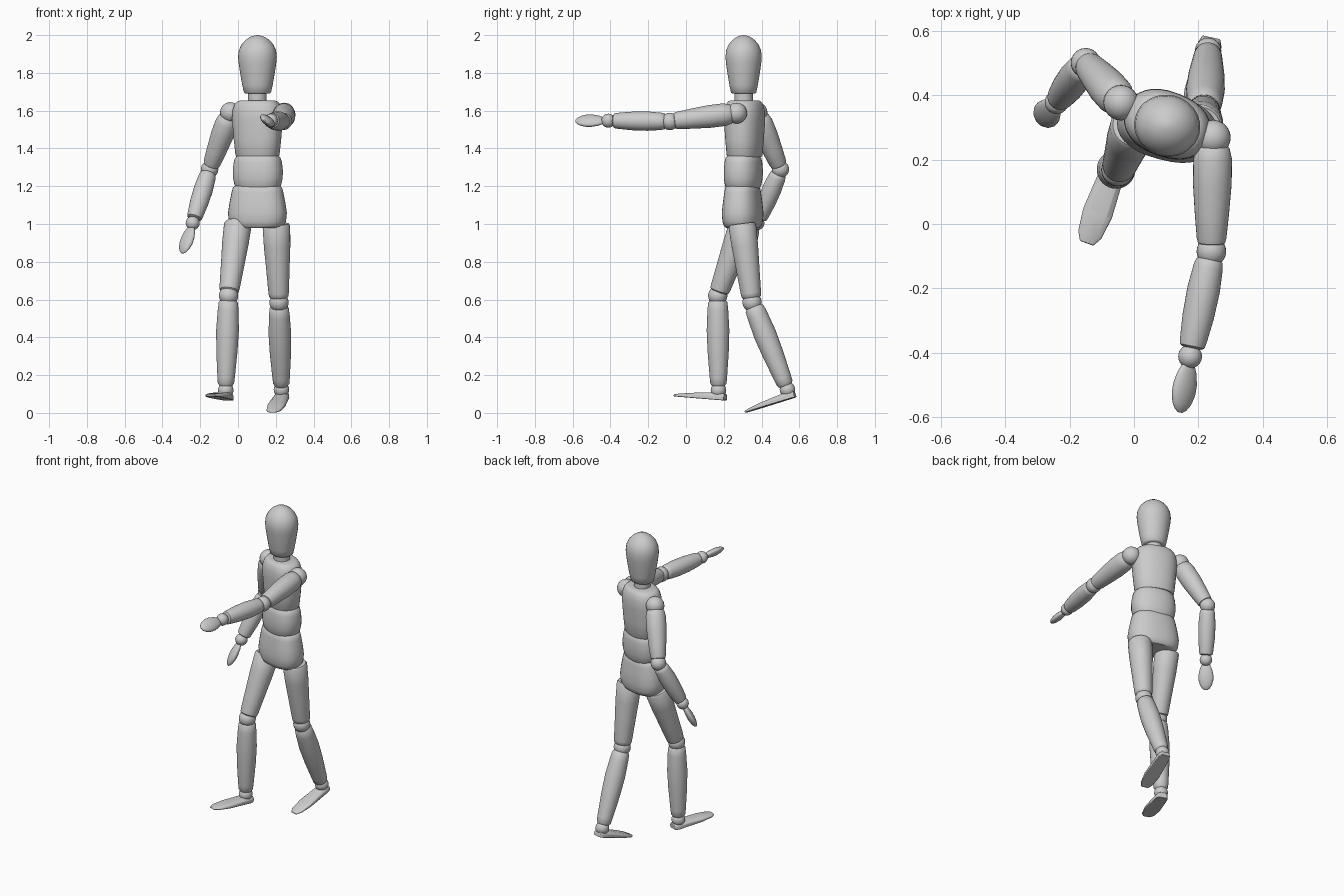
import bpy, bmesh, math
from mathutils import Vector, Matrix

if "Cube" in bpy.data.objects:
    bpy.data.objects.remove(bpy.data.objects["Cube"])


def finish(name, bm, bevel=0.0):
    bmesh.ops.recalc_face_normals(bm, faces=bm.faces)
    me = bpy.data.meshes.new(name)
    bm.to_mesh(me)
    bm.free()
    ob = bpy.data.objects.new(name, me)
    bpy.context.collection.objects.link(ob)
    if bevel:
        mod = ob.modifiers.new("soft_edges", "BEVEL")
        mod.width, mod.segments = bevel, 2
    bpy.ops.object.select_all(action="DESELECT")
    ob.select_set(True)
    bpy.context.view_layer.objects.active = ob
    bpy.ops.object.shade_smooth_by_angle(angle=math.radians(40))
    return ob


def turned(name, a, b, profile, flat=1.0, wide=(1, 0, 0), power=2.0, sides=32):
    """Turned part from a to b; profile rows are (fraction along, half width)."""
    a, b = Vector(a), Vector(b)
    axis = b - a
    z = axis.normalized()
    y = z.cross(Vector(wide)).normalized()
    x = y.cross(z)
    bm = bmesh.new()
    rings = []
    for t, r in profile:
        ring = []
        for i in range(sides):
            c, s = math.cos(2 * math.pi * i / sides), math.sin(2 * math.pi * i / sides)
            u = math.copysign(abs(c) ** (2 / power), c) * r
            v = math.copysign(abs(s) ** (2 / power), s) * r * flat
            ring.append(bm.verts.new(a + axis * t + x * u + y * v))
        rings.append(ring)
    for lo, hi in zip(rings, rings[1:]):
        for i in range(sides):
            j = (i + 1) % sides
            bm.faces.new((lo[i], lo[j], hi[j], hi[i]))
    bm.faces.new(rings[0])
    bm.faces.new(rings[-1])
    return finish(name, bm)


def ball(name, centre, r):
    bm = bmesh.new()
    bmesh.ops.create_uvsphere(bm, u_segments=24, v_segments=14, radius=r,
                              matrix=Matrix.Translation(centre))
    return finish(name, bm)


def between(a, b, start, end):
    """Trim a bone by a distance at both ends."""
    a, b = Vector(a), Vector(b)
    d = (b - a).normalized()
    return a + d * start, b - d * end


def foot(name, heel, toe):
    heel, toe = Vector(heel), Vector(toe)
    length = (toe - heel).length
    d = (toe - heel).normalized()
    side = d.cross(Vector((0, 0, 1))).normalized()
    up = side.cross(d)
    # stations: fraction along, half width, height
    stations = [(0, .028, .034), (.08, .037, .037), (.3, .041, .036),
                (.65, .047, .026), (.9, .038, .016), (1, .022, .010)]
    bm = bmesh.new()
    rings = []
    for t, w, h in stations:
        p = heel + d * length * t
        rings.append([bm.verts.new(p + side * u + up * v) for u, v in
                      ((-w, 0), (w, 0), (w, h * .6), (w * .65, h), (-w * .65, h), (-w, h * .6))])
    for lo, hi in zip(rings, rings[1:]):
        for i in range(6):
            j = (i + 1) % 6
            bm.faces.new((lo[i], lo[j], hi[j], hi[i]))
    bm.faces.new(rings[0])
    bm.faces.new(rings[-1])
    return finish(name, bm, .003)


def heading(deg):
    return (math.cos(math.radians(deg)), math.sin(math.radians(deg)), 0)


UPPER_ARM = [(0, .04), (.04, .052), (.15, .060), (.4, .060), (.7, .053), (.94, .046), (.985, .042), (1, .034)]
FOREARM = [(0, .032), (.03, .042), (.1, .046), (.35, .051), (.65, .049), (.92, .042), (.98, .039), (1, .03)]
THIGH = [(0, .066), (.03, .073), (.3, .070), (.6, .062), (.93, .054), (.98, .051), (1, .042)]
SHIN = [(0, .04), (.03, .051), (.12, .055), (.35, .060), (.6, .056), (.9, .046), (.97, .043), (1, .033)]
HAND = [(0, .014), (.04, .024), (.2, .036), (.42, .044), (.62, .044), (.82, .035), (.94, .022), (1, .008)]

# head, neck and trunk
turned("head", (.103, .305, 1.69), (.103, .305, 2.0),
       [(0, .064), (.02, .072), (.15, .081), (.35, .092), (.52, .100), (.63, .103), (.74, .099),
        (.84, .085), (.92, .062), (.97, .038), (.995, .014), (1, .004)], .93, heading(-15))
turned("neck", (.103, .307, 1.62), (.103, .305, 1.70), [(0, .05), (.5, .049), (1, .049)])
turned("chest", (.103, .31, 1.355), (.103, .31, 1.655),
       [(0, .112), (.03, .118), (.3, .127), (.65, .136), (.82, .134), (.93, .122), (.98, .108), (1, .09)],
       .74, heading(-21), 2.3)
turned("waist", (.105, .302, 1.19), (.105, .305, 1.36),
       [(0, .115), (.08, .124), (.3, .133), (.55, .134), (.8, .129), (.94, .122), (1, .112)],
       .72, heading(-18), 2.3)
turned("pelvis", (.103, .30, .98), (.103, .30, 1.2),
       [(0, .125), (.04, .140), (.15, .152), (.35, .157), (.6, .149), (.85, .138), (.97, .131), (1, .122)],
       .65, heading(-15), 2.4)

# arms: shoulder, elbow, wrist, fingertip, direction of palm width
arms = {
    "right": ((-.04, .376, 1.59), (-.15, .50, 1.29), (-.24, .378, 1.005), (-.293, .315, .845), (.7, -.7, 0)),
    "left": ((.245, .268, 1.587), (.24, -.085, 1.543), (.174, -.411, 1.547), (.143, -.585, 1.547), (.78, 0, -.63)),
}
for s, (shoulder, elbow, wrist, tip, palm) in arms.items():
    ball(s + "_shoulder_joint", shoulder, .055)
    turned(s + "_upper_arm", *between(shoulder, elbow, .02, .022), UPPER_ARM)
    ball(s + "_elbow_joint", elbow, .046)
    turned(s + "_forearm", *between(elbow, wrist, .022, .027), FOREARM)
    ball(s + "_wrist_joint", wrist, .037)
    turned(s + "_hand", *between(wrist, tip, .022, 0), HAND, .5, palm)

# legs: hip, knee, ankle, heel, toe
legs = {
    "right": ((0, .305, 1.005), (-.05, .168, .62), (-.065, .172, .12), (-.05, .207, .066), (-.147, -.06, .088)),
    "left": ((.203, .297, 1.0), (.217, .350, .585), (.23, .537, .123), (.24, .58, .083), (.183, .316, .001)),
}
for s, (hip, knee, ankle, heel, toe) in legs.items():
    turned(s + "_thigh", *between(hip, knee, 0, .022), THIGH)
    ball(s + "_knee_joint", knee, .051)
    turned(s + "_shin", *between(knee, ankle, .022, -.0 + .022), SHIN)
    ball(s + "_ankle_joint", ankle, .041)
    foot(s + "_foot", heel, toe)
